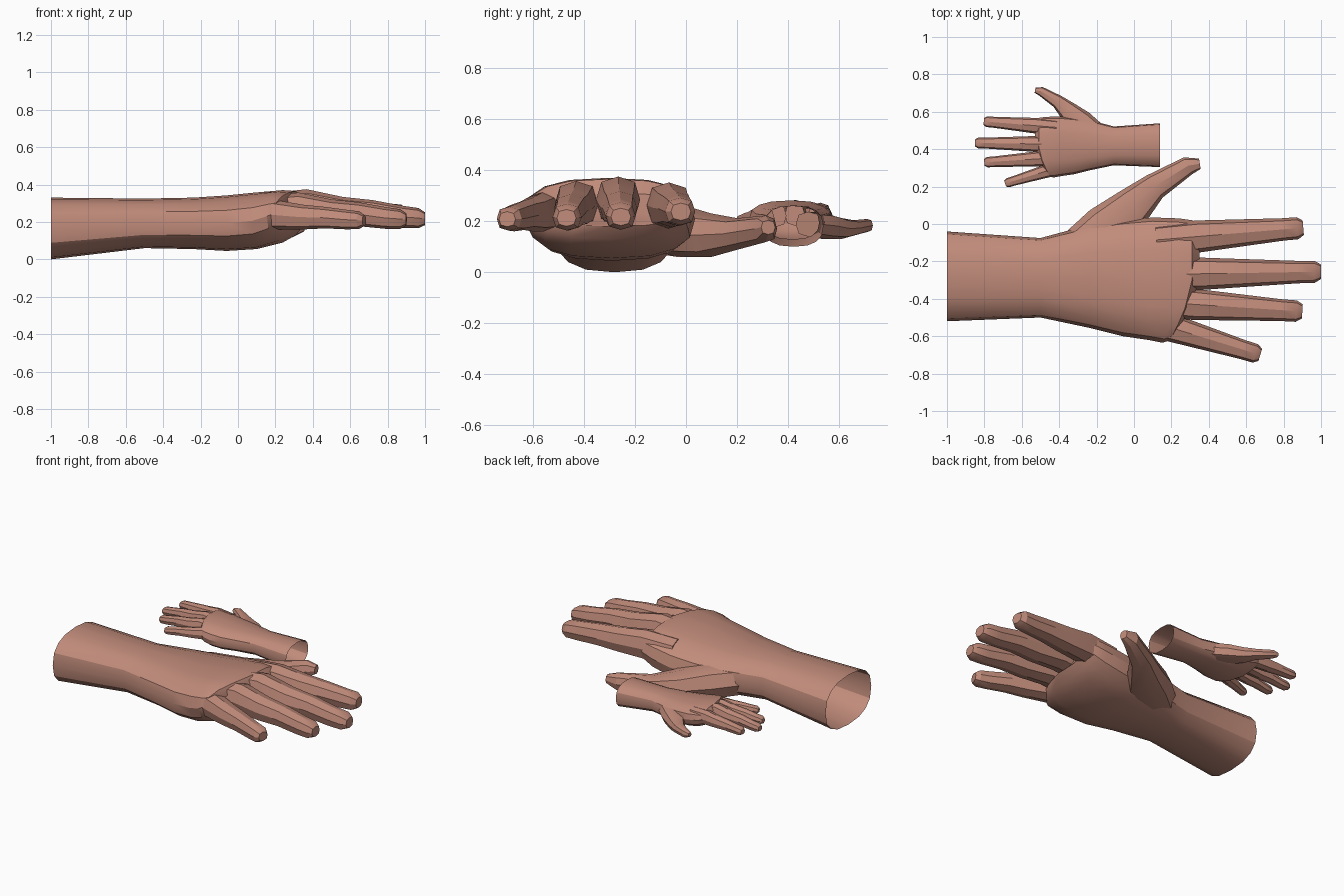
import bpy, bmesh, math
from mathutils import Vector, Matrix

if "Cube" in bpy.data.objects:
    bpy.data.objects.remove(bpy.data.objects["Cube"])

skin = bpy.data.materials.new("skin")
skin.diffuse_color = (0.53, 0.26, 0.195, 1)
skin.use_nodes = True
skin.node_tree.nodes["Principled BSDF"].inputs["Base Color"].default_value = skin.diffuse_color


def spow(v, e):
    return math.copysign(abs(v) ** e, v)


def loft(bm, rings, cap_start=False):
    """Bridge rings of points with quads and close the far end."""
    vs = [[bm.verts.new(p) for p in r] for r in rings]
    n = len(vs[0])
    for a, b in zip(vs, vs[1:]):
        for i in range(n):
            j = (i + 1) % n
            bm.faces.new((a[i], a[j], b[j], b[i]))
    bm.faces.new(vs[-1])
    if cap_start:
        bm.faces.new(vs[0][::-1])


def section(x, y0, y1, z0, z1, n=16, e=0.8):
    """Cross-section of forearm or palm; the little-finger side is pulled back near the knuckles."""
    shear = max(0.0, x - .05) * .45
    pts = []
    for i in range(n):
        a = 2 * math.pi * i / n
        c, s = spow(math.cos(a), e), spow(math.sin(a), e)
        pts.append((x - shear * max(0.0, -c) ** 1.5,
                    (y0 + y1) / 2 + (y1 - y0) / 2 * c,
                    (z0 + z1) / 2 + (z1 - z0) / 2 * s))
    return pts


def digit(bm, path, n=8, e=0.78):
    """Tapering finger through (x, y, z, half width, half height)."""
    P = [Vector(p[:3]) for p in path]
    rings = []
    for k, p in enumerate(path):
        d = P[min(k + 1, len(P) - 1)] - P[max(k - 1, 0)]
        d.z = 0
        d.normalize()
        side = Vector((-d.y, d.x, 0))
        rings.append([P[k] + side * p[3] * spow(math.cos(2 * math.pi * i / n), e)
                      + Vector((0, 0, p[4] * spow(math.sin(2 * math.pi * i / n), e)))
                      for i in range(n)])
    loft(bm, rings, True)


# forearm and palm: x, y0, y1, z0, z1
BODY = [(-1, -.52, -.04, 0, .33), (-.5, -.5, -.075, .06, .325),
        (-.24, -.555, -.005, .055, .33), (-.06, -.6, .02, .045, .342),
        (.1, -.62, .035, .055, .358), (.24, -.635, .03, .09, .37),
        (.31, -.62, .02, .13, .365), (.35, -.59, 0, .18, .31)]

# shared finger shape: position along, half width, half height, knuckle rise
SHAPE = [(0, .08, .09, .6), (.28, .086, .09, 1), (.5, .076, .076, .6), (.68, .068, .066, .5),
         (.86, .06, .06, .15), (.96, .059, .054, .05), (1, .039, .034, 0)]

# index, middle, ring, little: base x, y, tip x, y, z, rise, thickness
FINGERS = [(.12, -.085, .905, -.02, .237, .025, 1), (.12, -.27, 1, -.255, .217, .068, 1),
           (.1, -.415, .9, -.468, .213, .057, .97), (.02, -.5, .675, -.7, .208, .03, .87)]

# thumb: x, y, z, half width, half height
THUMB = [(-.3, -.16, .18, .13, .1), (-.14, -.035, .165, .145, .105), (0, .1, .145, .105, .085),
         (.11, .2, .15, .073, .062), (.29, .312, .17, .05, .052), (.352, .322, .176, .028, .028)]


def make_hand(name, matrix):
    bm = bmesh.new()
    loft(bm, [section(*b) for b in BODY])      # wrist end stays open
    for x0, y0, x1, y1, z, rise, k in FINGERS:
        digit(bm, [(x0 + (x1 - x0) * t, y0 + (y1 - y0) * t, z + rise * r, w * k, h * k)
                   for t, w, h, r in SHAPE])
    digit(bm, THUMB)
    bmesh.ops.recalc_face_normals(bm, faces=bm.faces)
    bm.transform(matrix)
    if matrix.determinant() < 0:
        bmesh.ops.reverse_faces(bm, faces=bm.faces)
    me = bpy.data.meshes.new(name)
    bm.to_mesh(me)
    bm.free()
    me.materials.append(skin)
    ob = bpy.data.objects.new(name, me)
    bpy.context.collection.objects.link(ob)
    bpy.ops.object.select_all(action='DESELECT')
    ob.select_set(True)
    bpy.context.view_layer.objects.active = ob
    bpy.ops.object.shade_smooth_by_angle(angle=math.radians(30))


make_hand("large_hand", Matrix.Identity(4))
# smaller hand pointing the other way, mirrored
make_hand("small_hand", Matrix.Translation((-.355, .558, .1))
          @ Matrix.Diagonal((-.495, .488, .49, 1)))
